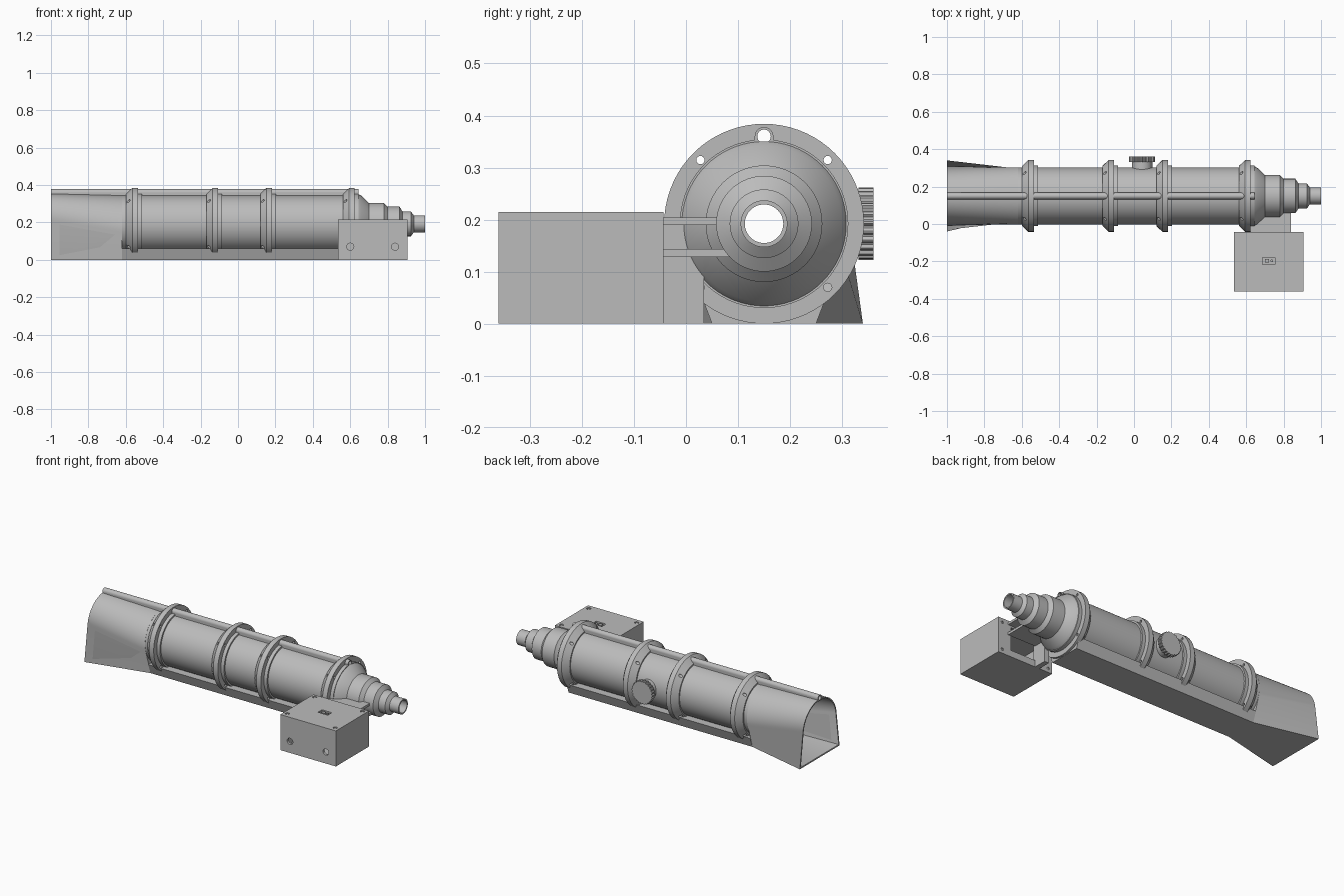
import bpy, bmesh
from math import pi, cos, sin, acos, atan2, hypot, radians
from mathutils import Matrix, Vector

if "Cube" in bpy.data.objects:
    bpy.data.objects.remove(bpy.data.objects["Cube"])

CY, CZ = 0.15, 0.192          # axis of the long barrel
grey = bpy.data.materials.new("plain_grey")
grey.use_nodes = True
COLOUR = (0.5, 0.5, 0.5, 1)
grey.diffuse_color = COLOUR
grey.node_tree.nodes["Principled BSDF"].inputs["Base Color"].default_value = COLOUR


def finish(name, bm):
    bmesh.ops.recalc_face_normals(bm, faces=bm.faces)
    mesh = bpy.data.meshes.new(name)
    bm.to_mesh(mesh)
    bm.free()
    obj = bpy.data.objects.new(name, mesh)
    bpy.context.collection.objects.link(obj)
    mesh.materials.append(grey)
    return obj


def activate(obj):
    bpy.ops.object.select_all(action='DESELECT')
    obj.select_set(True)
    bpy.context.view_layer.objects.active = obj


def boolean(obj, tools, operation='DIFFERENCE'):
    activate(obj)
    for tool in tools:
        mod = obj.modifiers.new("boolean", 'BOOLEAN')
        mod.operation, mod.object, mod.solver = operation, tool, 'EXACT'
        bpy.ops.object.modifier_apply(modifier=mod.name)


def discard(tools):
    for tool in tools:
        bpy.data.objects.remove(tool)


def box(name, lo, hi):
    bm = bmesh.new()
    lo, hi = Vector(lo), Vector(hi)
    bmesh.ops.create_cube(bm, size=1, matrix=Matrix.Translation((lo + hi) / 2)
                          @ Matrix.Diagonal((*(hi - lo), 1)))
    return finish(name, bm)


def rod(name, start, end, radius, sides=24):
    start, end = Vector(start), Vector(end)
    bm = bmesh.new()
    turn = (end - start).to_track_quat('Z', 'Y').to_matrix().to_4x4()
    bmesh.ops.create_cone(bm, cap_ends=True, segments=sides, radius1=radius, radius2=radius,
                          depth=(end - start).length,
                          matrix=Matrix.Translation((start + end) / 2) @ turn)
    return finish(name, bm)


def bridge(bm, a, b):
    for i in range(len(a)):
        j = (i + 1) % len(a)
        bm.faces.new((a[i], a[j], b[j], b[i]))


def revolve(name, profile, ring=True, sides=72):
    """Turn (x, radius) points about the barrel axis; ring closes the profile."""
    bm = bmesh.new()
    loops = [[bm.verts.new((x, CY + r * cos(2 * pi * i / sides), CZ + r * sin(2 * pi * i / sides)))
              for i in range(sides)] for x, r in profile]
    for a, b in zip(loops, loops[1:]):
        bridge(bm, a, b)
    if ring:
        bridge(bm, loops[-1], loops[0])
    else:
        bm.faces.new(loops[0])
        bm.faces.new(loops[-1])
    return finish(name, bm)


# Hollow barrel with the stepped tip
WALL = 0.008
outer = [(-0.62, 0.152), (0.62, 0.152), (0.62, 0.158), (0.645, 0.158), (0.66, 0.15),
         (0.70, 0.112), (0.78, 0.112), (0.80, 0.092), (0.863, 0.092), (0.88, 0.066),
         (0.925, 0.066), (0.94, 0.045), (1.0, 0.045)]
barrel = revolve("barrel", outer + [(x, r - WALL) for x, r in reversed(outer)])
bore = revolve("bore_cutter", [(x, r - WALL / 2) for x, r in outer], ring=False)


# Flared duct: arch with flat floor, lofted down to the barrel
def hull(x, half, radius, steps=40, floor=12):
    """Circle arc joined by tangents to a floor of the given half width."""
    drop = CZ - (0.192 - CZ)
    tangent = atan2(-drop, half) + acos(radius / hypot(half, drop))
    arc = [tangent + (pi - 2 * tangent) * i / steps for i in range(steps + 1)]
    pts = [(x, CY + radius * cos(a), CZ + radius * sin(a)) for a in arc]
    pts += [(x, CY - half + 2 * half * i / floor, 0) for i in range(floor + 1)]
    return pts


def shrink(pts, thick):
    return [(x, CY + (y - CY) * (1 - thick / 0.17), CZ + (z - CZ) * (1 - thick / 0.18))
            for x, y, z in pts]


def to_circle(pts, radius):
    out = []
    for x, y, z in pts:
        d = hypot(y - CY, z - CZ)
        out.append((x, CY + (y - CY) * radius / d, CZ + (z - CZ) * radius / d))
    return out


mouth, throat = hull(-1, 0.19, 0.162), hull(-0.62, 0.1, 0.153)
bm = bmesh.new()
loops = [[bm.verts.new(p) for p in pts]
         for pts in (mouth, throat, to_circle(throat, 0.144), shrink(mouth, WALL))]
for k in range(4):
    bridge(bm, loops[k], loops[(k + 1) % 4])
duct = finish("flared_duct", bm)

# Cradle base under the barrel
bm = bmesh.new()
ends = [[bm.verts.new((x, CY + y, z)) for y, z in
         ((-0.1, 0), (0.1, 0), (0.123, 0.06), (-0.123, 0.06))] for x in (-0.62, 0.61)]
bridge(bm, *ends)
for end in ends:
    bm.faces.new(end)
base = finish("base", bm)
boolean(base, [bore])

# Collars with a sloped back, a flat rim and a small step
collars = []
for x in (-0.565, -0.136, 0.152, 0.594):
    collars.append(revolve("collar", [
        (x - 0.033, 0.148), (x - 0.033, 0.16), (x, 0.192), (x + 0.03, 0.192),
        (x + 0.03, 0.162), (x + 0.051, 0.162), (x + 0.051, 0.148)]))

# Hollow rail along the top
RAIL_Z = 0.36
rail = rod("top_rail", (-1, CY, RAIL_Z), (0.645, CY, RAIL_Z), 0.018)
web = box("rail_web", (-0.999, CY - 0.018, 0.341), (0.644, CY + 0.018, RAIL_Z))
boolean(rail, [web], 'UNION')
rail_bore = rod("rail_cutter", (-1.1, CY, RAIL_Z), (0.8, CY, RAIL_Z), 0.013)
holes = []
for k in range(4):
    a = radians(45 + 90 * k)
    y, z = CY + 0.173 * cos(a), CZ + 0.173 * sin(a)
    holes.append(rod("bolt_cutter", (-0.61, y, z), (0.7, y, z), 0.008, 16))
boolean(rail, [rail_bore])
boolean(duct, [rail_bore])
for collar in collars:
    boolean(collar, holes + [rail_bore])
discard(holes + [web, rail_bore])

# Ribbed cap on the back
CAP_X = 0.043
neck = rod("cap_neck", (CAP_X, 0.285, CZ), (CAP_X, 0.34, CZ), 0.055, 48)
bm = bmesh.new()
loops = []
for y in (0.332, 0.36):
    loops.append([])
    for i in range(96):
        a, r = 2 * pi * i / 96, 0.07 if i % 4 < 2 else 0.065
        loops[-1].append(bm.verts.new((CAP_X + r * cos(a), y, CZ + r * sin(a))))
bridge(bm, *loops)
for loop in loops:
    bm.faces.new(loop)
finish("ribbed_cap", bm)

# Control box: hollow, with front holes, back opening and lid recesses
case = box("control_box", (0.535, -0.36, 0), (0.907, -0.043, 0.215))
cuts = [box("inside_cutter", (0.55, -0.345, 0.015), (0.892, -0.058, 0.195)),
        box("opening_cutter", (0.65, -0.1, 0.04), (0.82, 0, 0.18)),
        box("switch_cutter", (0.687, -0.217, 0.205), (0.753, -0.178, 0.3))]
for x in (0.6, 0.84):
    cuts.append(rod("hole_cutter", (x, -0.4, 0.07), (x, -0.3, 0.07), 0.019))
for x in (0.56, 0.88):
    for y in (-0.067, -0.328):
        cuts.append(rod("screw_cutter", (x, y, 0.208), (x, y, 0.3), 0.012))
        rod("screw", (x, y, 0.2), (x, y, 0.212), 0.007, 6)
    for z in (0.025, 0.19):
        cuts.append(rod("back_cutter", (x, -0.049, z), (x, 0, z), 0.008))
boolean(case, cuts)
discard(cuts)
box("switch", (0.7, -0.207, 0.2), (0.722, -0.188, 0.214))
rod("indicator", (0.737, -0.197, 0.2), (0.737, -0.197, 0.214), 0.007, 16)

# Bracket from barrel to box: side plate and two shelves
bracket_parts = [box("bracket_plate", (0.622, -0.044, 0), (0.652, 0.035, 0.204)),
                 box("upper_shelf", (0.65, -0.044, 0.19), (0.84, 0.07, 0.204)),
                 box("lower_shelf", (0.65, -0.044, 0.128), (0.84, 0.085, 0.143))]
for part in bracket_parts:
    boolean(part, [bore])
discard([bore])

# Smooth round surfaces, keep edges sharp
for obj in list(bpy.context.scene.objects):
    if obj.type == 'MESH' and grey.name in obj.data.materials:
        activate(obj)
        bpy.ops.object.shade_smooth_by_angle(angle=radians(25))
